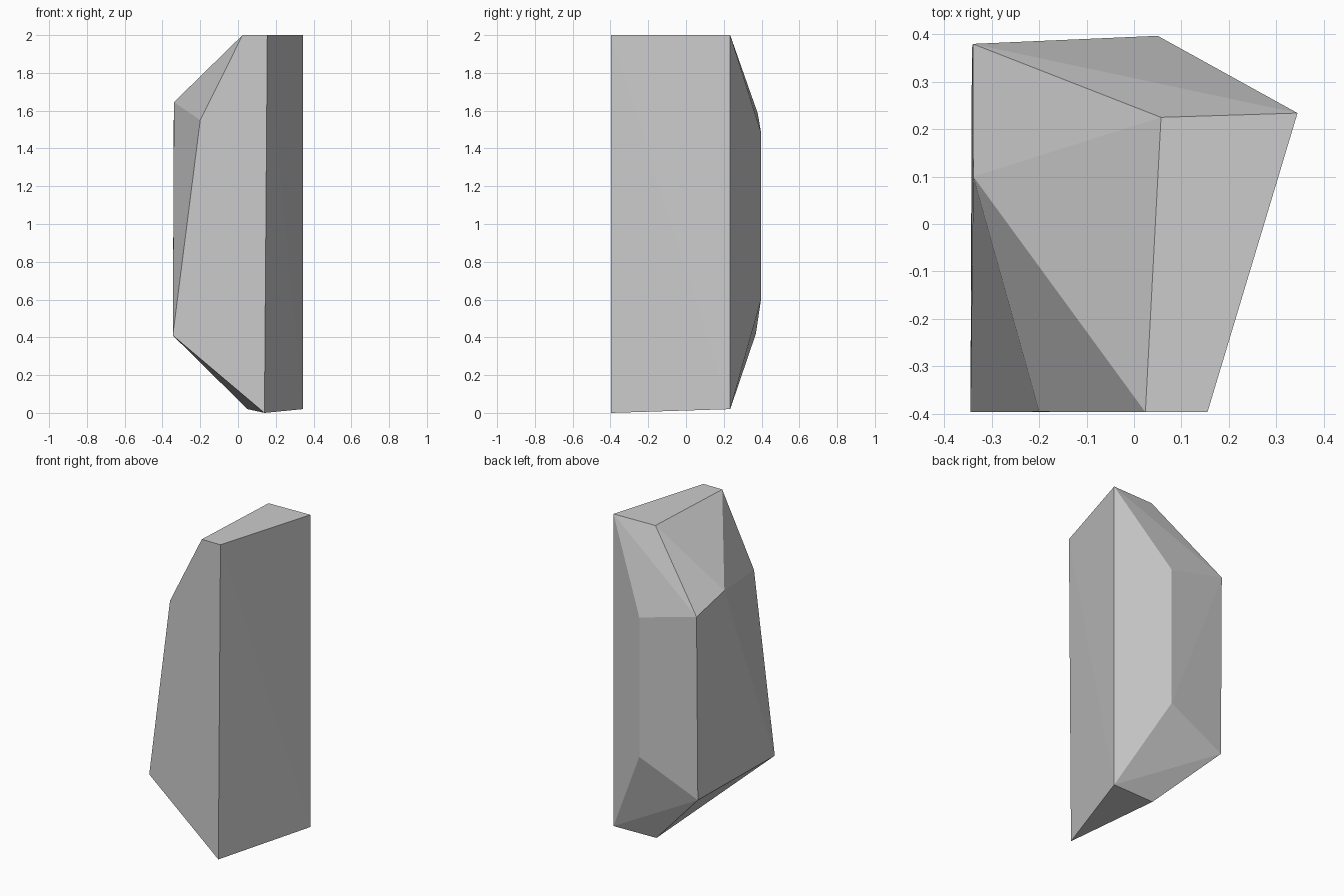
import bpy
import bmesh

if "Cube" in bpy.data.objects:
    bpy.data.objects.remove(bpy.data.objects["Cube"])

# Corner points of the faceted crystal, grouped by side
front = [(0.024, -0.397, 2), (0.155, -0.397, 2), (-0.2, -0.396, 1.55),
         (-0.345, -0.397, 0.41), (0.14, -0.397, 0)]
right_edge = [(0.345, 0.234, 2), (0.345, 0.234, 0.02)]
back = [(0.057, 0.225, 2), (0.05, 0.397, 1.485),
        (0.05, 0.397, 0.6), (0.05, 0.225, 0.02)]
left = [(-0.339, 0.1, 1.645), (-0.34, 0.38, 1.585), (-0.342, 0.37, 0.42)]

# Crystal: convex shell around the corners, left flat shaded
bm = bmesh.new()
for co in front + right_edge + back + left:
    bm.verts.new(co)
bmesh.ops.convex_hull(bm, input=bm.verts)
bmesh.ops.delete(bm, geom=[v for v in bm.verts if not v.link_faces], context='VERTS')

# Merge coplanar triangles into clean flat facets
bmesh.ops.dissolve_limit(bm, angle_limit=0.01, verts=bm.verts, edges=bm.edges)
bmesh.ops.recalc_face_normals(bm, faces=bm.faces)

mesh = bpy.data.meshes.new("crystal_shard")
bm.to_mesh(mesh)
bm.free()
crystal = bpy.data.objects.new("crystal_shard", mesh)
bpy.context.collection.objects.link(crystal)
